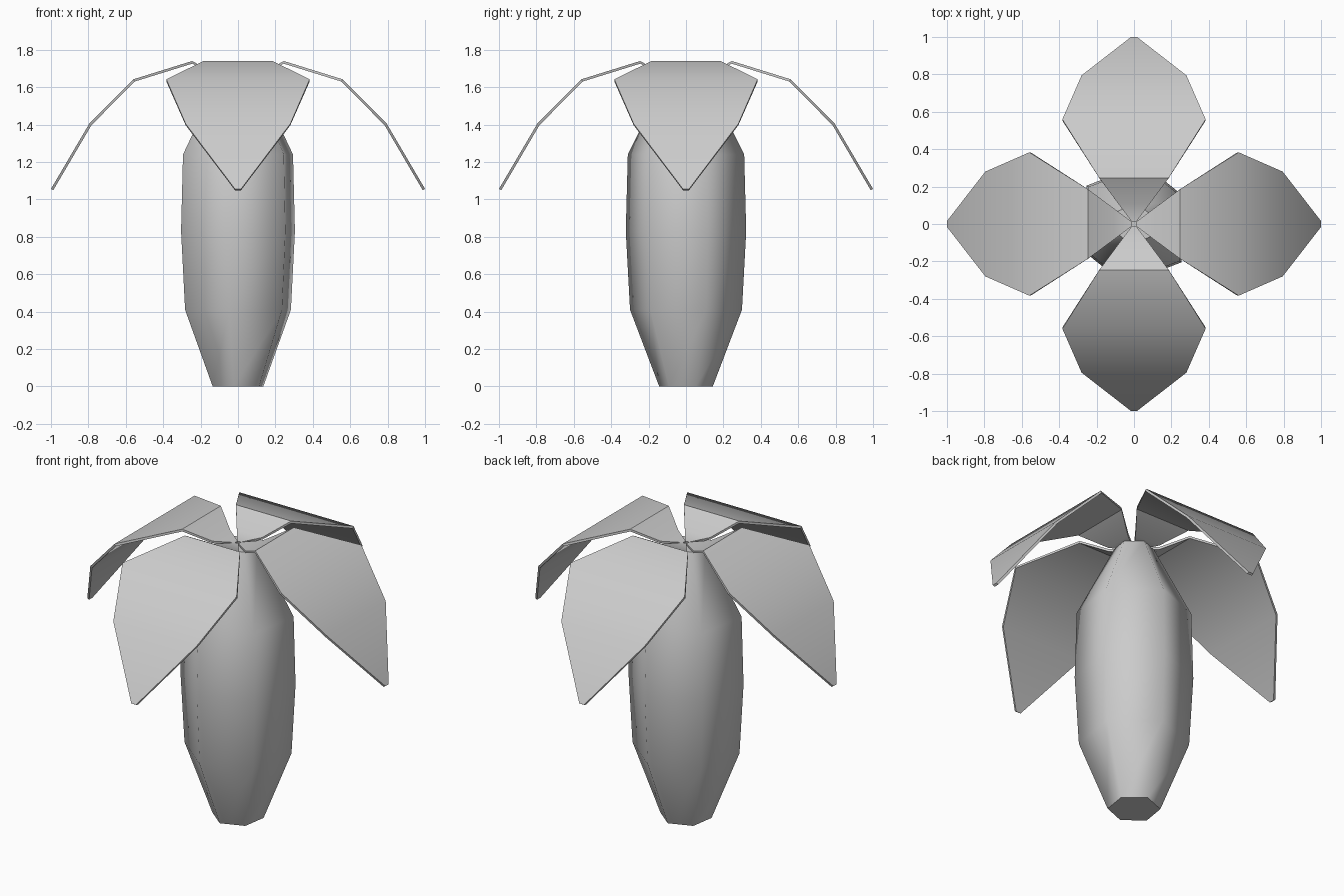
import bpy, bmesh, math

if "Cube" in bpy.data.objects:
    bpy.data.objects.remove(bpy.data.objects["Cube"])


def finish(name, bm, angle):
    bmesh.ops.recalc_face_normals(bm, faces=bm.faces[:])
    me = bpy.data.meshes.new(name)
    bm.to_mesh(me)
    bm.free()
    ob = bpy.data.objects.new(name, me)
    bpy.context.collection.objects.link(ob)
    bpy.ops.object.select_all(action='DESELECT')
    ob.select_set(True)
    bpy.context.view_layer.objects.active = ob
    bpy.ops.object.shade_smooth_by_angle(angle=math.radians(angle))
    return ob


# Six-sided fruit body: rings of (z, radius), capped at both ends
body_rings = [(0, .145), (.41, .303), (.83, .326), (1.24, .315), (1.645, .11)]
bm = bmesh.new()
rings = []
for z, r in body_rings:
    angles = [math.radians(21 + 60 * k) for k in range(6)]
    rings.append([bm.verts.new((r * math.cos(a), r * math.sin(a), z)) for a in angles])
for low, high in zip(rings, rings[1:]):
    for k in range(6):
        n = (k + 1) % 6
        bm.faces.new((low[k], low[n], high[n], high[k]))
bm.faces.new(rings[0][::-1])
bm.faces.new(rings[-1])
finish("fruit_body", bm, 65)

# Four drooping leaves: cross-rows of (distance out, z, half width)
leaf_rows = [(.012, 1.655, .012), (.11, 1.665, .085), (.245, 1.74, .185),
             (.56, 1.642, .383), (.795, 1.405, .28), (1.0, 1.056, .016)]
thickness = .014


def leaf(name, turn):
    c, s = math.cos(turn), math.sin(turn)
    bm = bmesh.new()
    loops = []
    for i, (d, z, w) in enumerate(leaf_rows):
        # offset the underside along the local slope normal
        a = leaf_rows[max(i - 1, 0)]
        b = leaf_rows[min(i + 1, len(leaf_rows) - 1)]
        length = math.hypot(b[0] - a[0], b[1] - a[1])
        nx, nz = (b[1] - a[1]) / length * thickness, -(b[0] - a[0]) / length * thickness
        section = [(d, -w, z), (d, w, z), (d + nx, w, z + nz), (d + nx, -w, z + nz)]
        loops.append([bm.verts.new((x * c - y * s, x * s + y * c, h)) for x, y, h in section])
    for p, q in zip(loops, loops[1:]):
        for k in range(4):
            n = (k + 1) % 4
            bm.faces.new((p[k], p[n], q[n], q[k]))
    bm.faces.new(loops[0][::-1])
    bm.faces.new(loops[-1])
    return finish(name, bm, 40)


for i, side in enumerate(("right", "back", "left", "front")):
    leaf(side + "_leaf", i * math.pi / 2)
